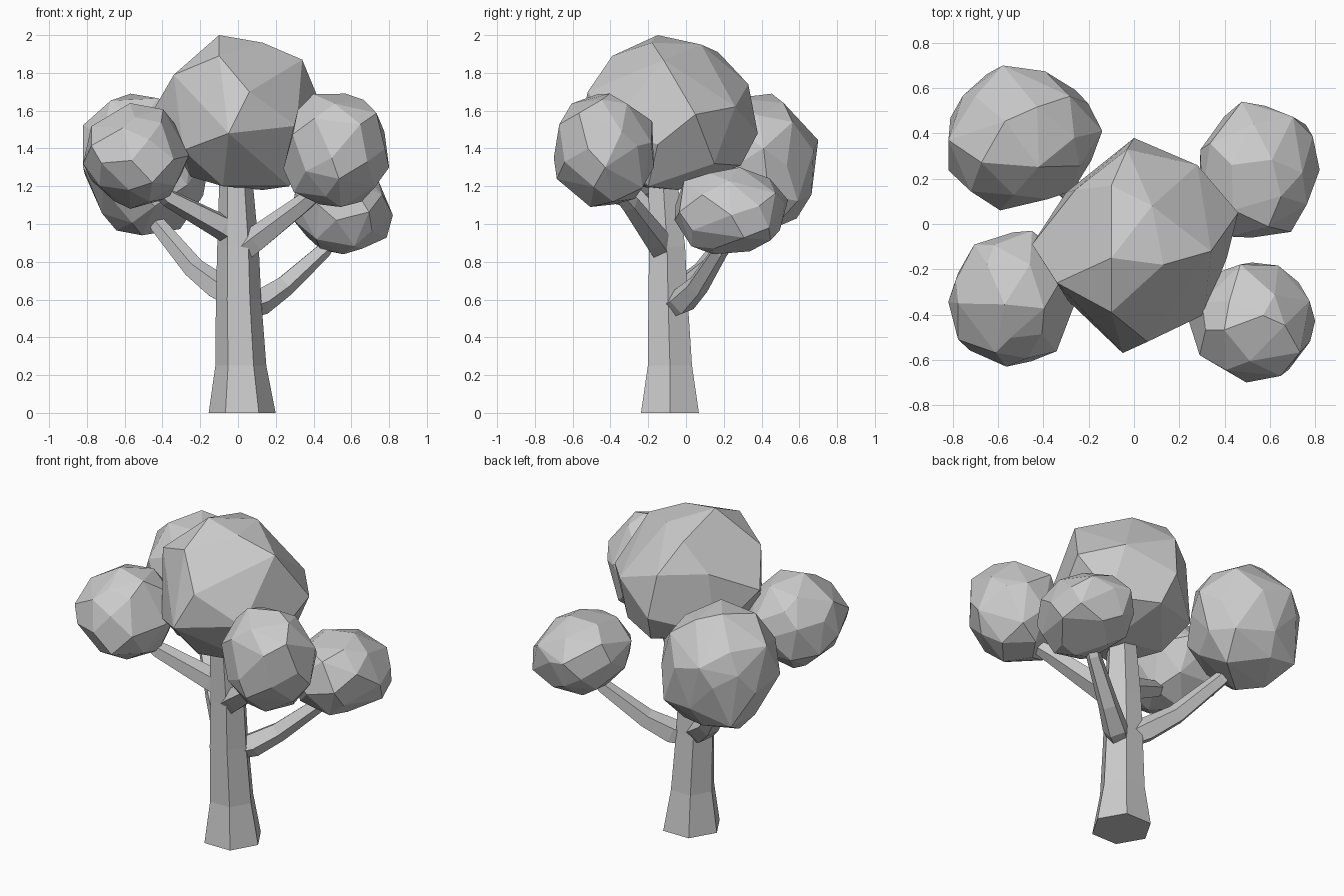
import bpy, bmesh, math, random
from mathutils import Vector

if "Cube" in bpy.data.objects:
    bpy.data.objects.remove(bpy.data.objects["Cube"])


def finish(name, bm):
    bmesh.ops.recalc_face_normals(bm, faces=bm.faces)
    me = bpy.data.meshes.new(name)
    bm.to_mesh(me)
    bm.free()
    ob = bpy.data.objects.new(name, me)
    bpy.context.collection.objects.link(ob)
    return ob


def limb(name, path, sides, upright=False):
    """Faceted tapered tube through (x, y, z, radius) stations."""
    bm = bmesh.new()
    pts = [Vector(p[:3]) for p in path]
    rings = []
    for i, p in enumerate(pts):
        t = (pts[min(i + 1, len(pts) - 1)] - pts[max(i - 1, 0)]).normalized()
        if upright:
            u, v = Vector((1, 0, 0)), Vector((0, 1, 0))
        else:
            u = t.cross(Vector((0, 0, 1))).normalized()
            v = u.cross(t)
        ring = []
        for k in range(sides):
            a = 2 * math.pi * k / sides
            ring.append(bm.verts.new(p + path[i][3] * (u * math.cos(a) + v * math.sin(a))))
        rings.append(ring)
    for a, b in zip(rings, rings[1:]):
        for k in range(sides):
            n = (k + 1) % sides
            bm.faces.new((a[k], a[n], b[n], b[k]))
    bm.faces.new(rings[0])
    bm.faces.new(rings[-1])
    return finish(name, bm)


def hull(name, pts, flat):
    """Convex faceted solid; nearly flat triangles merge into larger facets."""
    bm = bmesh.new()
    for p in pts:
        bm.verts.new(p)
    bmesh.ops.convex_hull(bm, input=bm.verts)
    loose = [v for v in bm.verts if not v.link_faces]
    bmesh.ops.delete(bm, geom=loose, context='VERTS')
    bmesh.ops.dissolve_limit(bm, angle_limit=math.radians(flat), verts=bm.verts, edges=bm.edges)
    return finish(name, bm)


def foliage(name, lo, hi, count, seed):
    """Irregular clump: jittered sphere points fitted to a box."""
    rng = random.Random(seed)
    pts = []
    spin = rng.uniform(0, 6.28)
    for i in range(count):
        z = 1 - 2 * (i + 0.5) / count
        a = i * 2.39996 + spin
        r = math.sqrt(1 - z * z)
        p = Vector((r * math.cos(a), r * math.sin(a), z))
        p += Vector([rng.uniform(-0.15, 0.15) for _ in range(3)])
        pts.append(p.normalized() * rng.uniform(0.92, 1.06))
    mn = [min(p[k] for p in pts) for k in range(3)]
    mx = [max(p[k] for p in pts) for k in range(3)]
    return hull(name, [[lo[k] + (p[k] - mn[k]) / (mx[k] - mn[k]) * (hi[k] - lo[k])
                        for k in range(3)] for p in pts], 6)


# Six-sided trunk with flared foot
limb("trunk", [(0.022, -0.085, 0, 0.177), (0.015, -0.085, 0.25, 0.135),
               (0.003, -0.095, 0.6, 0.12), (0.0, -0.1, 0.88, 0.11),
               (-0.01, -0.12, 1.2, 0.09), (-0.01, -0.12, 1.4, 0.07)], 6, True)

# Branches, thick at the trunk and curving up into each clump
limb("front_left_branch", [(0.02, -0.1, 0.92, 0.07), (-0.09, -0.15, 0.99, 0.07),
                           (-0.37, -0.26, 1.14, 0.05), (-0.5, -0.31, 1.25, 0.035)], 5)
limb("front_right_branch", [(-0.01, -0.1, 0.83, 0.07), (0.1, -0.16, 0.92, 0.072),
                            (0.35, -0.3, 1.11, 0.052), (0.48, -0.4, 1.22, 0.035)], 5)
limb("back_left_branch", [(0.02, -0.1, 0.58, 0.06), (-0.1, -0.01, 0.66, 0.075),
                          (-0.23, 0.1, 0.76, 0.06), (-0.42, 0.27, 0.99, 0.046),
                          (-0.48, 0.35, 1.12, 0.035)], 5)
limb("back_right_branch", [(0.0, -0.1, 0.55, 0.06), (0.12, -0.02, 0.59, 0.075),
                           (0.24, 0.06, 0.67, 0.06), (0.45, 0.18, 0.86, 0.045),
                           (0.53, 0.23, 0.98, 0.035)], 5)

# Big crown: corner points, top tier down to underside
hull("crown_foliage", [
    (-0.1, -0.15, 2.0), (0.13, -0.18, 1.96), (0.08, 0.08, 1.95), (-0.1, 0.17, 1.91),
    (0.34, -0.12, 1.87), (-0.1, -0.39, 1.89), (0.06, -0.52, 1.7), (-0.34, -0.26, 1.79),
    (-0.03, 0.33, 1.74), (-0.26, 0.15, 1.74), (-0.45, -0.09, 1.6), (0.46, 0.05, 1.58),
    (0.28, 0.26, 1.62), (0.31, -0.4, 1.52), (-0.05, -0.57, 1.48), (0.0, 0.38, 1.48),
    (-0.29, -0.34, 1.39), (-0.3, 0.14, 1.37), (0.41, -0.15, 1.42), (0.3, 0.15, 1.32),
    (0.04, 0.29, 1.31), (-0.25, -0.05, 1.25), (-0.08, -0.28, 1.2), (0.27, -0.2, 1.2),
    (0.13, -0.04, 1.18)], 7)

# Smaller foliage clumps
foliage("front_left_foliage", (-0.82, -0.63, 1.08), (-0.26, -0.03, 1.64), 34, 5)
foliage("front_right_foliage", (0.24, -0.70, 1.09), (0.80, -0.17, 1.69), 34, 8)
foliage("back_left_foliage", (-0.82, 0.06, 0.94), (-0.14, 0.70, 1.69), 36, 11)
foliage("back_right_foliage", (0.29, -0.06, 0.84), (0.82, 0.54, 1.30), 34, 14)
